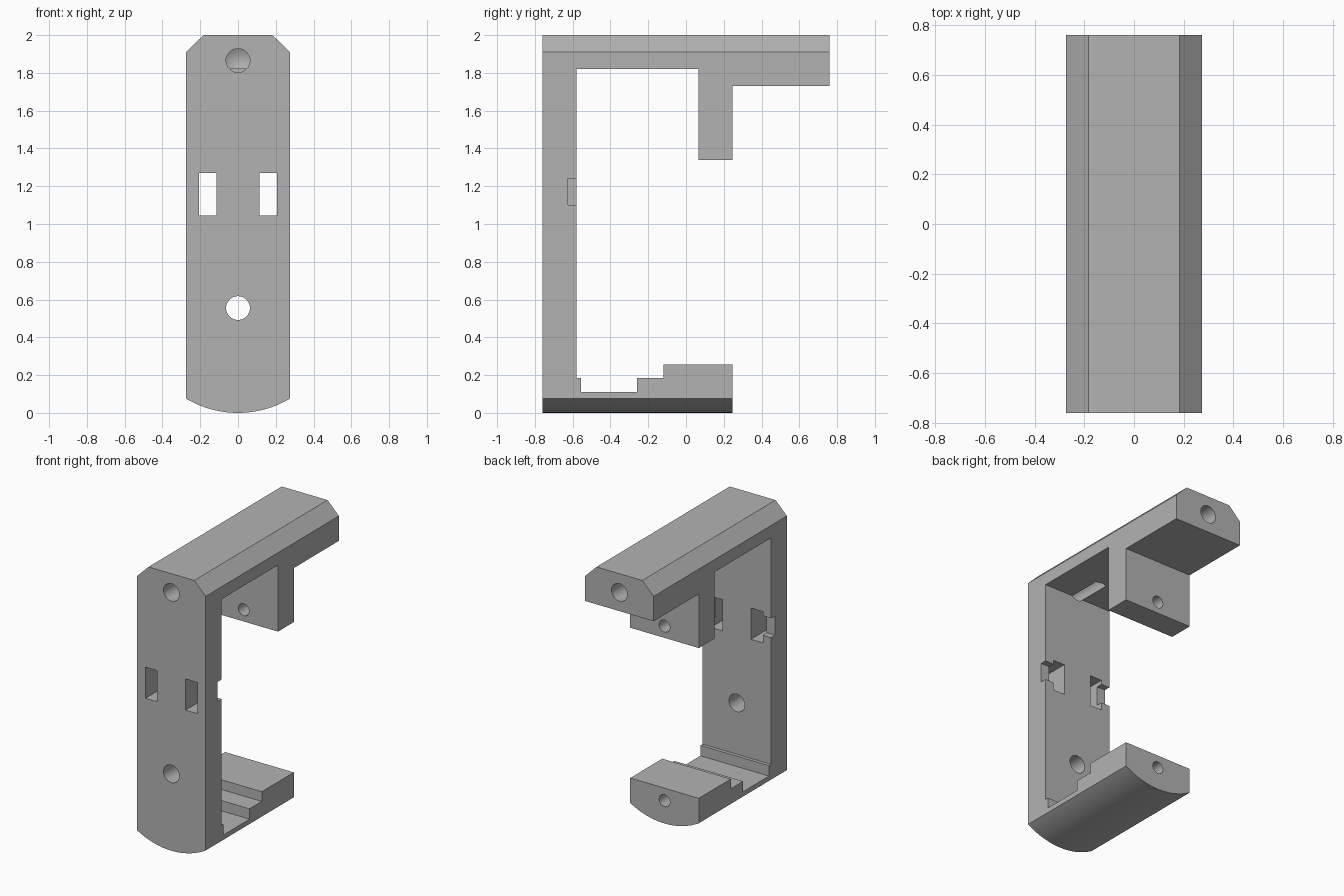
import bpy, bmesh, math
from mathutils import Matrix

cube = bpy.data.objects.get("Cube")
if cube:
    bpy.data.objects.remove(cube, do_unlink=True)

grey = bpy.data.materials.new("plain_grey")
grey.use_nodes = True
COLOUR = (0.45, 0.45, 0.45, 1)
grey.diffuse_color = COLOUR
grey.node_tree.nodes["Principled BSDF"].inputs["Base Color"].default_value = COLOUR


def finish(name, bm):
    bmesh.ops.recalc_face_normals(bm, faces=bm.faces)
    mesh = bpy.data.meshes.new(name)
    bm.to_mesh(mesh)
    bm.free()
    mesh.materials.append(grey)
    ob = bpy.data.objects.new(name, mesh)
    bpy.context.collection.objects.link(ob)
    return ob


def prism(name, points, depth):
    """Extrude a closed profile of 3D points along a vector."""
    bm = bmesh.new()
    face = bm.faces.new([bm.verts.new(p) for p in points])
    out = bmesh.ops.extrude_face_region(bm, geom=[face])
    moved = [v for v in out["geom"] if isinstance(v, bmesh.types.BMVert)]
    bmesh.ops.translate(bm, verts=moved, vec=depth)
    return finish(name, bm)


def box(name, x, y, z):
    pts = [(x[0], y[0], z[0]), (x[1], y[0], z[0]), (x[1], y[0], z[1]), (x[0], y[0], z[1])]
    return prism(name, pts, (0, y[1] - y[0], 0))


def drill(name, z, r, y0, y1, tip=0.0):
    """Round cutter from y0 to y1, with an optional conical tip at y1."""
    bm = bmesh.new()
    n = 40
    s = math.copysign(1, y1 - y0)
    ring = [(r * math.cos(2 * math.pi * i / n), z + r * math.sin(2 * math.pi * i / n)) for i in range(n)]
    a = [bm.verts.new((x, y0, h)) for x, h in ring]
    b = [bm.verts.new((x, y1, h)) for x, h in ring]
    bm.faces.new(a)
    point = bm.verts.new((0, y1 + s * tip, z)) if tip else None
    for i in range(n):
        j = (i + 1) % n
        bm.faces.new((a[i], a[j], b[j], b[i]))
        if tip:
            bm.faces.new((b[i], b[j], point))
    if not tip:
        bm.faces.new(b)
    return finish(name, bm)


def boolean(ob, tool, kind):
    mod = ob.modifiers.new(tool.name, "BOOLEAN")
    mod.object = tool
    mod.operation = kind
    mod.solver = "EXACT"
    bpy.context.view_layer.objects.active = ob
    bpy.ops.object.modifier_apply(modifier=mod.name)
    bpy.data.objects.remove(tool, do_unlink=True)


W = 0.274

# Clamp frame: side outline
side = [(-.76, -.1), (.245, -.1), (.245, .255), (-.12, .255), (-.12, .185), (-.26, .185),
        (-.26, .11), (-.555, .11), (-.555, .185), (-.58, .185), (-.58, 1.82), (.065, 1.82),
        (.065, 1.34), (.245, 1.34), (.245, 1.73), (.76, 1.73), (.76, 2.1), (-.76, 2.1)]
frame = prism("clamp_frame", [(-.4, y, z) for y, z in side], (.8, 0, 0))

# Front outline: chamfered top, rounded bottom
sag = 0.075
R = (W * W + sag * sag) / (2 * sag)
half = math.asin(W / R)
arc = [(R * math.sin(t), R - R * math.cos(t)) for t in (half * (i / 16 - 1) for i in range(33))]
front = arc + [(W, 1.91), (.183, 2), (-.183, 2), (-W, 1.91)]
boolean(frame, prism("front_outline", [(x, -1, z) for x, z in front], (0, 2, 0)), "INTERSECT")

# Strap windows with side notches
for s in (-1, 1):
    boolean(frame, box("window", sorted((s * .113, s * .207)), (-.9, -.5), (1.045, 1.27)), "DIFFERENCE")
    boolean(frame, box("notch", sorted((s * .16, s * .4)), (-.625, -.5), (1.10, 1.24)), "DIFFERENCE")

# Screw holes
holes = [("middle_hole", .555, .063, -.9, -.5, 0), ("top_front_hole", 1.865, .063, -.9, -.34, .035),
         ("top_back_hole", 1.865, .063, .9, .34, .035), ("post_hole", 1.425, .043, 0, .4, 0),
         ("foot_hole", .165, .043, .4, 0, .025)]
for h in holes:
    boolean(frame, drill(*h), "DIFFERENCE")

bpy.ops.object.select_all(action="DESELECT")
frame.select_set(True)
bpy.context.view_layer.objects.active = frame
bpy.ops.object.shade_smooth_by_angle(angle=math.radians(25))
